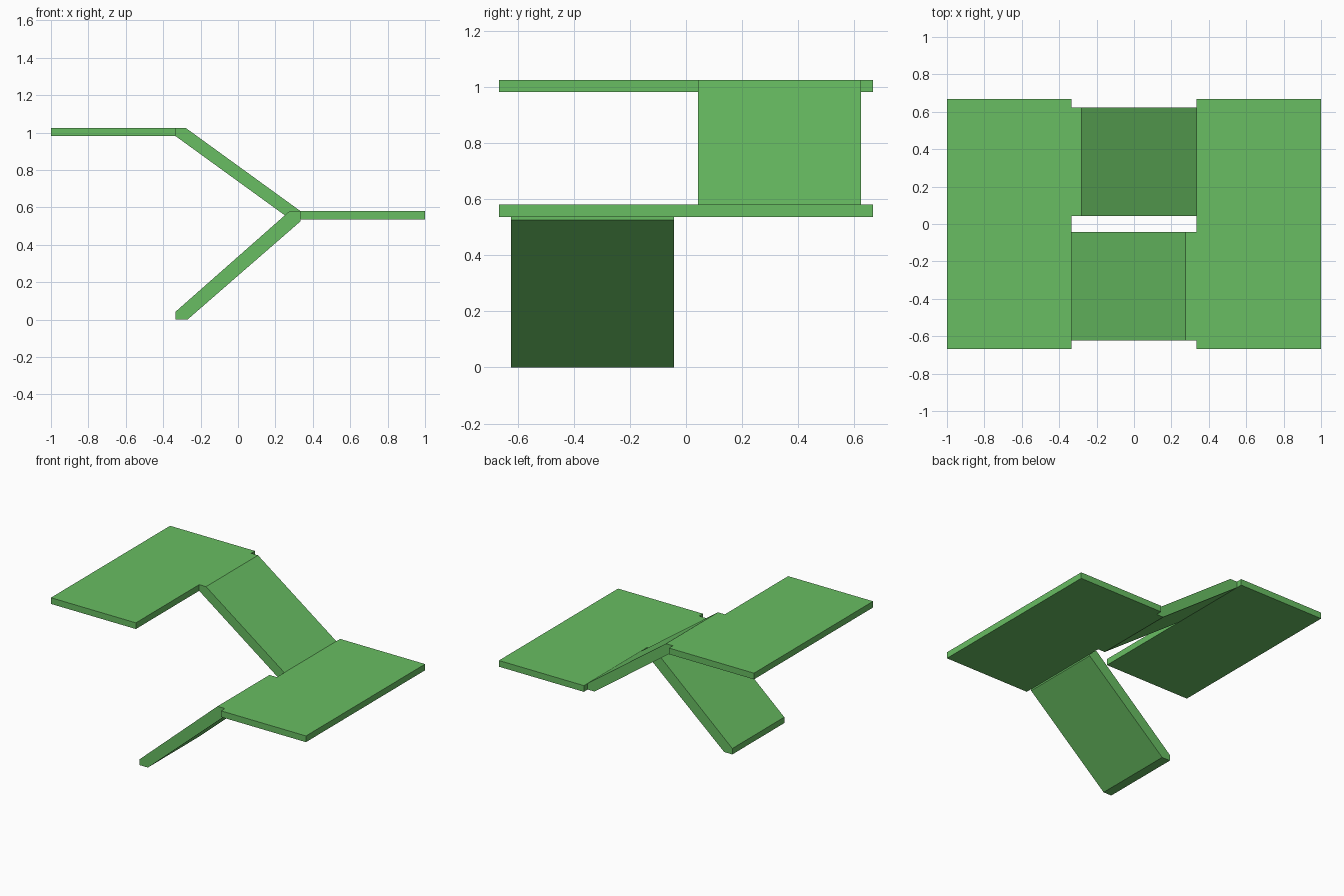
import bpy
import bmesh

cube = bpy.data.objects.get("Cube")
if cube:
    bpy.data.objects.remove(cube, do_unlink=True)

green = bpy.data.materials.new("leaf_green")
green.use_nodes = True
color = (0.138, 0.51, 0.122, 1)
green.diffuse_color = color
green.node_tree.nodes["Principled BSDF"].inputs["Base Color"].default_value = color


def extrude_profile(name, profile, y0, y1):
    """Extrude an x-z outline along y into a solid part."""
    bm = bmesh.new()
    face = bm.faces.new([bm.verts.new((x, y0, z)) for x, z in profile])
    result = bmesh.ops.extrude_face_region(bm, geom=[face])
    moved = [v for v in result["geom"] if isinstance(v, bmesh.types.BMVert)]
    bmesh.ops.translate(bm, vec=(0, y1 - y0, 0), verts=moved)
    bmesh.ops.recalc_face_normals(bm, faces=bm.faces)
    mesh = bpy.data.meshes.new(name)
    bm.to_mesh(mesh)
    bm.free()
    mesh.materials.append(green)
    obj = bpy.data.objects.new(name, mesh)
    bpy.context.collection.objects.link(obj)


EDGE = 0.334      # inner edge of both landings
HALF_DEPTH = 0.667
SLAB = 0.044      # landing thickness
TOP, MIDDLE = 1.025, 0.58


def landing(name, x0, x1, z):
    outline = [(x0, z - SLAB), (x1, z - SLAB), (x1, z), (x0, z)]
    extrude_profile(name, outline, -HALF_DEPTH, HALF_DEPTH)


# Landings
landing("upper_landing", -1, -EDGE, TOP)
landing("lower_landing", EDGE, 1, MIDDLE)

# Upper ramp, descending to the lower landing at the back
extrude_profile("upper_ramp", [
    (-EDGE, TOP - SLAB), (-EDGE, TOP), (-0.28, TOP),
    (EDGE, MIDDLE), (EDGE, MIDDLE - SLAB), (0.28, MIDDLE - SLAB),
], 0.042, 0.624)

# Lower ramp, descending to the ground at the front
extrude_profile("lower_ramp", [
    (-EDGE, 0), (-EDGE, 0.042), (0.276, MIDDLE),
    (EDGE, MIDDLE), (EDGE, 0.525), (-0.27, 0),
], -0.624, -0.042)
